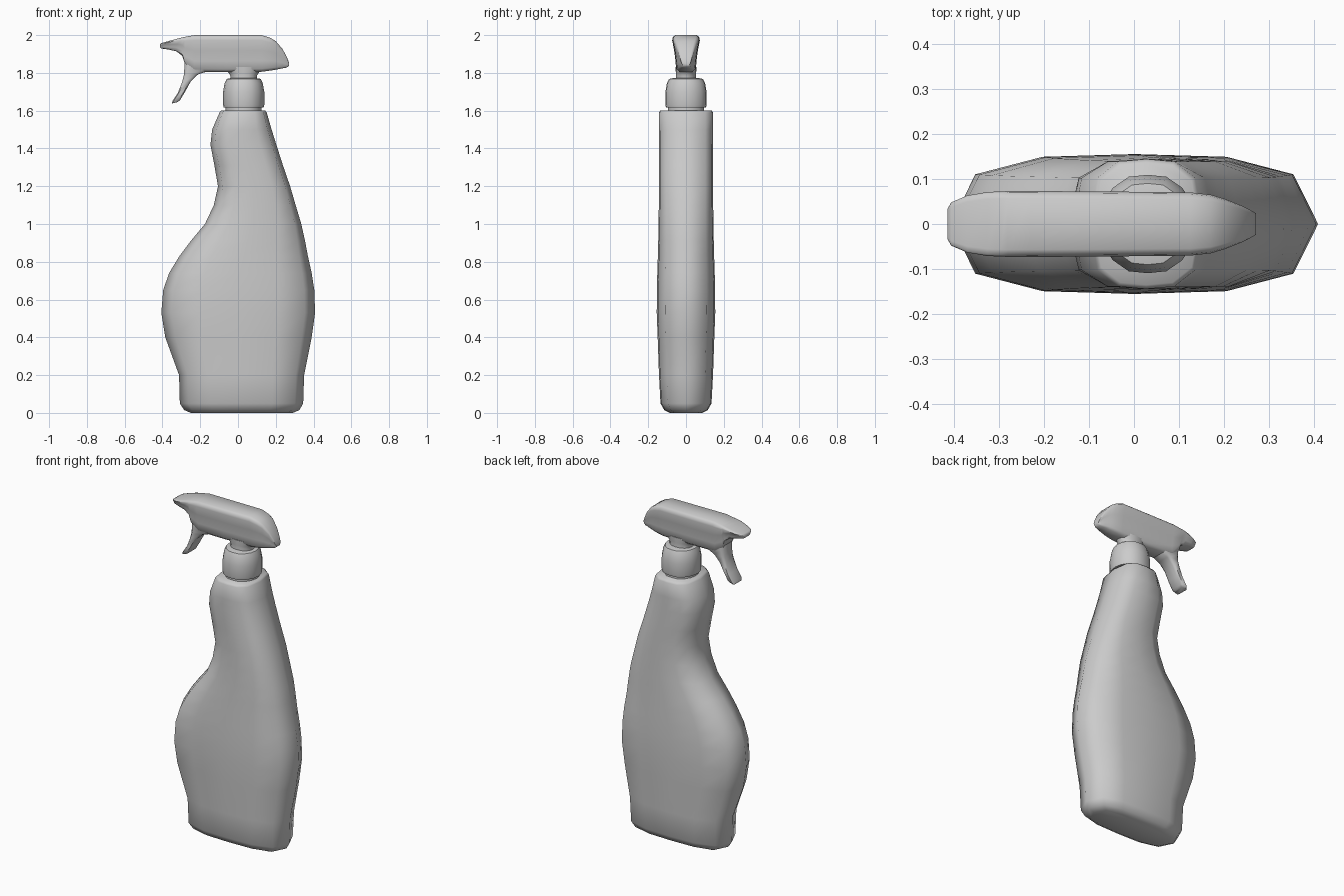
import bpy, bmesh, math
from mathutils import Vector


def loft(name, rings, angle=60):
    """Skin a list of equal-length point rings and cap both ends."""
    bm = bmesh.new()
    vs = [[bm.verts.new(p) for p in r] for r in rings]
    n = len(rings[0])
    for a, b in zip(vs, vs[1:]):
        for i in range(n):
            j = (i + 1) % n
            bm.faces.new((a[i], a[j], b[j], b[i]))
    bm.faces.new(vs[0])
    bm.faces.new(vs[-1])
    bmesh.ops.recalc_face_normals(bm, faces=bm.faces)
    me = bpy.data.meshes.new(name)
    bm.to_mesh(me)
    bm.free()
    me.shade_smooth()
    me.set_sharp_from_angle(angle=math.radians(angle))
    ob = bpy.data.objects.new(name, me)
    bpy.context.collection.objects.link(ob)
    return ob


def oval(xl, xr, hy, z, n=12, power=1.0):
    """Oval ring; power below 1 flattens the broad sides."""
    cx, a = (xl + xr) / 2, (xr - xl) / 2
    pts = []
    for i in range(n):
        t = 2 * math.pi * i / n
        s = math.sin(t)
        y = math.copysign(min(1, abs(s) ** power * 1.04), s) if abs(s) > 1e-6 else 0
        pts.append((cx + a * math.cos(t), hy * y, z))
    return pts


# Bottle: left x, right x, half depth, height
body = [(-.25, .29, .085, 0), (-.285, .325, .115, .015), (-.308, .345, .135, .05),
        (-.312, .35, .143, .2), (-.385, .39, .15, .4), (-.406, .408, .155, .53),
        (-.396, .404, .154, .65), (-.365, .39, .152, .74), (-.31, .37, .149, .83),
        (-.25, .355, .147, .91), (-.175, .335, .145, 1.0), (-.128, .305, .144, 1.1),
        (-.106, .276, .144, 1.2), (-.125, .238, .144, 1.31), (-.146, .203, .144, 1.42),
        (-.137, .178, .144, 1.5), (-.098, .152, .144, 1.59), (-.088, .143, .135, 1.602)]
loft("bottle", [oval(*r, power=.55) for r in body])

# Screw collar, including the thin ring under it
collar = [(.095, 1.59), (.095, 1.616), (.106, 1.617), (.109, 1.63), (.109, 1.70),
          (.101, 1.745), (.09, 1.768), (.07, 1.772)]
loft("collar", [oval(.03 - r, .03 + r, r, z, 16) for r, z in collar], 50)

# Short stem between collar and spray head
stem = [(.072, .055, 1.76), (.07, .053, 1.785), (.08, .054, 1.80), (.10, .055, 1.83)]
loft("head_stem", [oval(.03 - a, .03 + a, b, z, 16) for a, b, z in stem])


def head_ring(x, zt, zb, w):
    h = zt - zb
    half = [(.78, 0), (.95, .05), (1, .14), (.86, .42), (.76, .7), (.72, .92), (.5, 1)]
    right = [(x, w * f, zt - h * d) for f, d in half]
    return right + [(px, -py, pz) for px, py, pz in reversed(right)]


# Spray head: x, top, underside, half width
head = [(-.413, 1.953, 1.935, .034), (-.405, 1.958, 1.929, .048), (-.37, 1.968, 1.924, .063),
        (-.325, 1.98, 1.914, .071), (-.295, 1.988, 1.89, .072), (-.28, 1.991, 1.845, .073),
        (-.23, 2.0, 1.805, .073), (-.06, 2.0, 1.804, .072), (.125, 2.0, 1.806, .07),
        (.17, 1.986, 1.812, .065), (.2, 1.968, 1.817, .056), (.236, 1.926, 1.824, .042),
        (.258, 1.885, 1.828, .031), (.27, 1.855, 1.838, .024)]
loft("spray_head", [head_ring(*r) for r in head])


def trigger_ring(fx, fz, bx, bz, w):
    f, b = Vector((fx, 0, fz)), Vector((bx, 0, bz))
    half = [(0, .75), (.15, 1), (.8, 1), (1, .7)]
    side = [f.lerp(b, t) + Vector((0, w * k, 0)) for t, k in half]
    return side + [Vector((p.x, -p.y, p.z)) for p in reversed(side)]


# Trigger: front edge x z, rear edge x z, half width
trigger = [(-.284, 1.88, -.12, 1.85, .05), (-.284, 1.83, -.17, 1.805, .05),
           (-.286, 1.79, -.21, 1.793, .048), (-.298, 1.745, -.25, 1.755, .046),
           (-.318, 1.695, -.28, 1.70, .046), (-.346, 1.652, -.307, 1.655, .046),
           (-.35, 1.638, -.32, 1.645, .04)]
loft("trigger", [trigger_ring(*r) for r in trigger])
